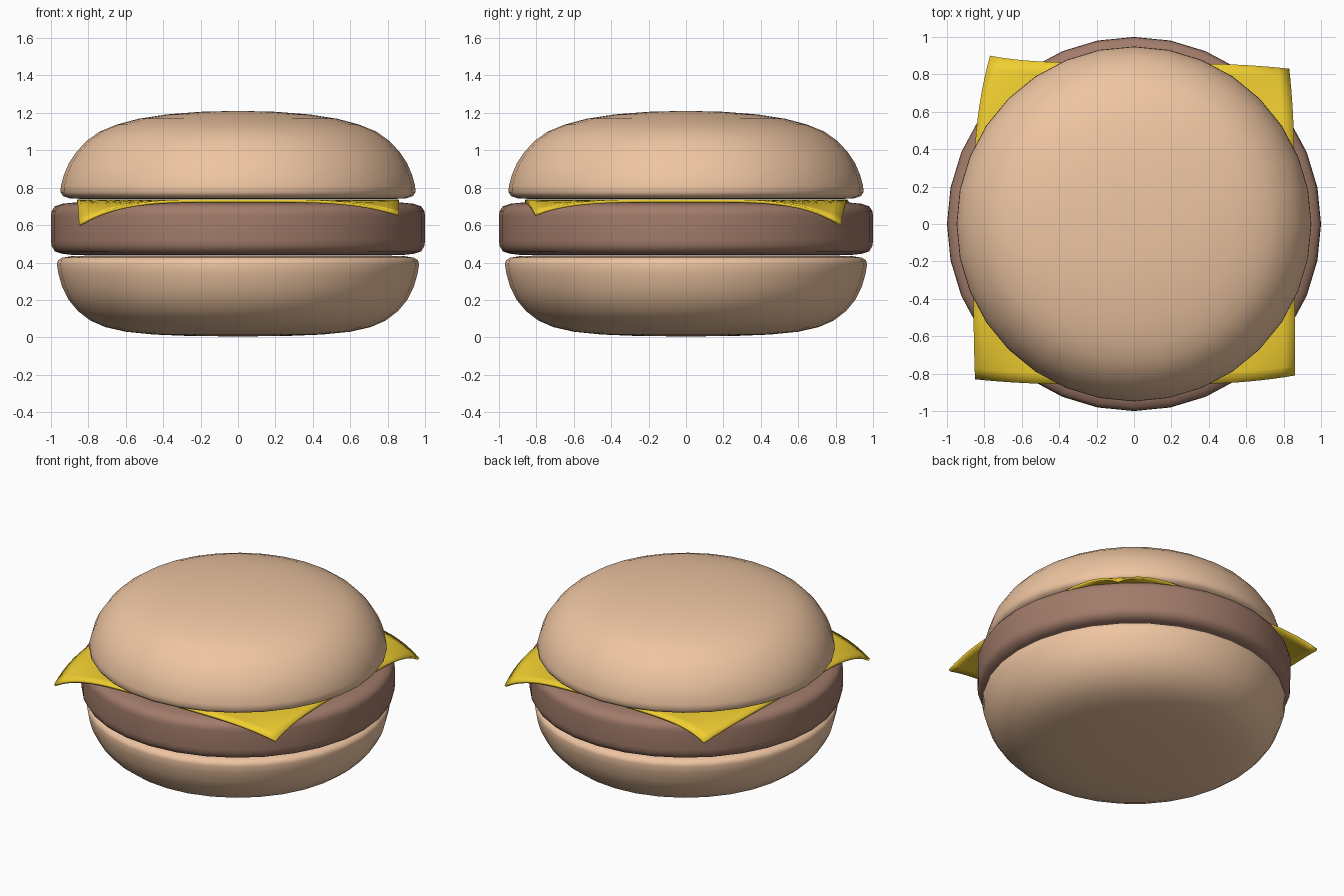
import bpy, math

if "Cube" in bpy.data.objects:
    bpy.data.objects.remove(bpy.data.objects["Cube"])

SIDES = 32


def finish(name, verts, faces, color, angle=60):
    mesh = bpy.data.meshes.new(name)
    mesh.from_pydata(verts, [], faces)
    obj = bpy.data.objects.new(name, mesh)
    bpy.context.collection.objects.link(obj)
    mat = bpy.data.materials.new(name + "_color")
    mat.diffuse_color = (*color, 1)
    mat.use_nodes = True
    mat.node_tree.nodes["Principled BSDF"].inputs["Base Color"].default_value = mat.diffuse_color
    mesh.materials.append(mat)
    bpy.ops.object.select_all(action='DESELECT')
    obj.select_set(True)
    bpy.context.view_layer.objects.active = obj
    bpy.ops.object.shade_smooth_by_angle(angle=math.radians(angle))
    return obj


def lathe(name, profile, color):
    """Closed solid of revolution; profile is (radius, z) from bottom to top,
    with the first and last points on the axis."""
    rings = profile[1:-1]
    verts = [(r * math.cos(math.tau * i / SIDES), r * math.sin(math.tau * i / SIDES), z)
             for r, z in rings for i in range(SIDES)]
    bottom, top = len(verts), len(verts) + 1
    verts += [(0, 0, profile[0][1]), (0, 0, profile[-1][1])]
    last = (len(rings) - 1) * SIDES
    faces = []
    for i in range(SIDES):
        j = (i + 1) % SIDES
        faces.append((bottom, j, i))
        faces.append((top, last + i, last + j))
        for k in range(0, last, SIDES):
            faces.append((k + i, k + j, k + SIDES + j, k + SIDES + i))
    return finish(name, verts, faces, color)


BUN = (0.86, 0.56, 0.36)

# Bottom bun: rounded bowl shape with a flat top
lathe("bottom_bun", [(0, 0.005), (0.25, 0.007), (0.45, 0.015), (0.6, 0.03), (0.71, 0.055),
                     (0.79, 0.09), (0.855, 0.14), (0.905, 0.2), (0.94, 0.27), (0.96, 0.34),
                     (0.968, 0.39), (0.963, 0.412), (0.94, 0.426), (0.89, 0.434),
                     (0.8, 0.437), (0, 0.437)], BUN)

# Patty: thick disc with rounded rims
lathe("patty", [(0, 0.44), (0.88, 0.44), (0.94, 0.447), (0.98, 0.46), (0.997, 0.49),
                (1, 0.52), (1, 0.65), (0.997, 0.675), (0.98, 0.7), (0.94, 0.714),
                (0.88, 0.72), (0, 0.72)], (0.36, 0.2, 0.145))

# Top bun: domed with a tucked-in lower rim
lathe("top_bun", [(0, 0.74), (0.83, 0.74), (0.9, 0.743), (0.935, 0.755), (0.949, 0.775),
                  (0.947, 0.81), (0.93, 0.87), (0.905, 0.93), (0.865, 0.99), (0.81, 1.05),
                  (0.74, 1.1), (0.65, 1.137), (0.53, 1.169), (0.38, 1.192),
                  (0.2, 1.206), (0, 1.211)], BUN)

# Cheese slice: square sheet whose four corners droop over the patty
CORNERS = {(-1, -1): (0.01, 0.03, -0.13), (1, -1): (0.0, 0.05, -0.075),
           (1, 1): (-0.03, -0.03, -0.13), (-1, 1): (0.09, 0.04, -0.075)}
N, HALF = 28, 0.86
verts, faces = [], []
for b in range(N + 1):
    for a in range(N + 1):
        u, v = 2 * a / N - 1, 2 * b / N - 1
        dx, dy, dz = CORNERS[(1 if u > 0 else -1, 1 if v > 0 else -1)]
        w = abs(u * v)
        verts.append((HALF * u + dx * w ** 3, HALF * v + dy * w ** 3, 0.738 + dz * w ** 4))
for b in range(N):
    for a in range(N):
        i = b * (N + 1) + a
        faces.append((i, i + 1, i + N + 2, i + N + 1))
cheese = finish("cheese_slice", verts, faces, (0.88, 0.62, 0.03), 40)
solid = cheese.modifiers.new("thickness", 'SOLIDIFY')
solid.thickness = 0.016
solid.offset = -1
